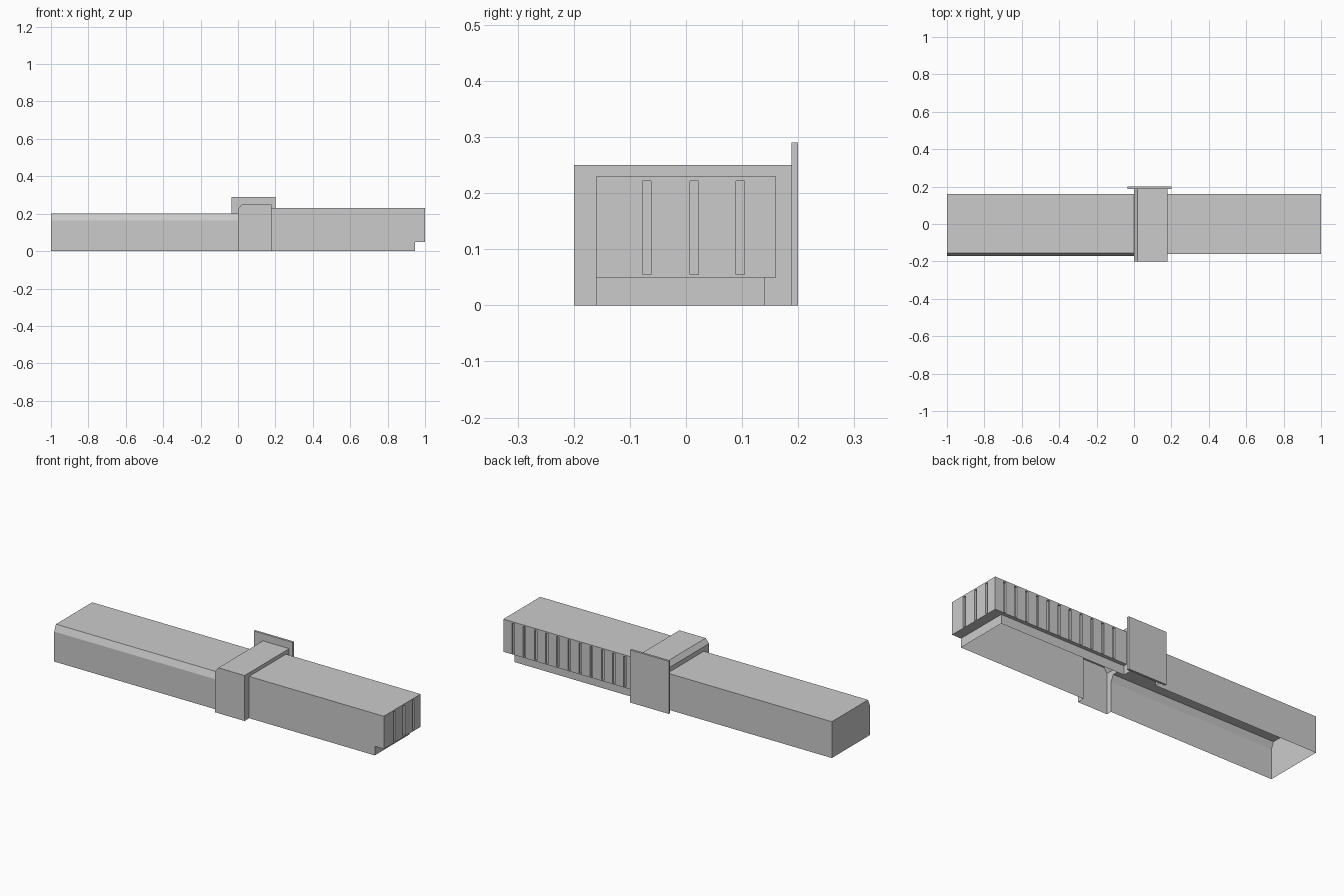
import bpy, bmesh
from mathutils import Vector as V

if "Cube" in bpy.data.objects:
    bpy.data.objects.remove(bpy.data.objects["Cube"])


class Part:
    """Collects sheet faces, each turned to look along a given outward direction."""
    def __init__(self, name):
        self.name, self.bm = name, bmesh.new()

    def face(self, pts, out):
        f = self.bm.faces.new([self.bm.verts.new(p) for p in pts])
        f.normal_update()
        if f.normal.dot(V(out)) < 0:
            f.normal_flip()

    def box(self, lo, hi):
        c = (V(lo) + V(hi)) / 2
        for ax in range(3):
            a, b = [i for i in range(3) if i != ax]
            for side in (lo, hi):
                pts = []
                for p, q in ((lo, lo), (hi, lo), (hi, hi), (lo, hi)):
                    v = V()
                    v[ax], v[a], v[b] = side[ax], p[a], q[b]
                    pts.append(v)
                out = V()
                out[ax] = side[ax] - c[ax]
                self.face(pts, out)

    def sweep(self, prof, place, t0, t1, centre):
        """Open strip of faces along a profile; place(a, b, t) gives the 3D point."""
        for p, q in zip(prof, prof[1:]):
            pts = [V(place(*p, t0)), V(place(*q, t0)), V(place(*q, t1)), V(place(*p, t1))]
            self.face(pts, sum(pts, V()) / 4 - V(centre))

    def slotted_wall(self, place, out, u0, u1, z0, z1, slots, w, a, b, depth):
        """Wall with narrow recessed slots; place(u, z, d) gives the 3D point."""
        def quad(c, o):
            self.face([V(place(*p)) for p in c], o)

        def rect(l, r, lo, hi, d=0):
            quad([(l, lo, d), (r, lo, d), (r, hi, d), (l, hi, d)], out)
        u_dir = V(place(1, 0, 0)) - V(place(0, 0, 0))
        last = u0
        for s in sorted(slots):
            l, r = s - w / 2, s + w / 2
            rect(last, l, z0, z1)
            rect(l, r, z0, a)
            rect(l, r, b, z1)
            rect(l, r, a, b, depth)
            for u, o in ((l, u_dir), (r, -u_dir)):
                quad([(u, a, 0), (u, b, 0), (u, b, depth), (u, a, depth)], o)
            for z, o in ((a, V((0, 0, 1))), (b, V((0, 0, -1)))):
                quad([(l, z, 0), (r, z, 0), (r, z, depth), (l, z, depth)], o)
            last = r
        rect(last, u1, z0, z1)

    def finish(self):
        bmesh.ops.remove_doubles(self.bm, verts=self.bm.verts, dist=1e-5)
        me = bpy.data.meshes.new(self.name)
        self.bm.to_mesh(me)
        self.bm.free()
        bpy.context.collection.objects.link(bpy.data.objects.new(self.name, me))


def along_x(y, z, x):
    return (x, y, z)


# Left wing: open-bottomed shell with a sloped front eave
left_prof = [(-.17, 0), (-.17, .165), (-.155, .2), (.16, .2), (.16, 0)]
left = Part("left_wing")
left.sweep(left_prof, along_x, -1, 0, (-.5, 0, .1))
left.face([(-1, y, z) for y, z in left_prof], (-1, 0, 0))
left.finish()

# Right wing: slotted upper storey overhanging at the back and the end
right = Part("right_wing")
right.face([(.18, -.16, .23), (1, -.16, .23), (1, .16, .23), (.18, .16, .23)], (0, 0, 1))
right.face([(.18, -.16, 0), (.945, -.16, 0), (.945, -.16, .05), (1, -.16, .05),
            (1, -.16, .23), (.18, -.16, .23)], (0, -1, 0))
right.slotted_wall(lambda u, z, d: (1 - d, u, z), (1, 0, 0), -.16, .16, .05, .23,
                   [-.07, .015, .097], .015, .055, .222, .01)
right.slotted_wall(lambda u, z, d: (u, .16 - d, z), (0, 1, 0), .18, 1, .05, .23,
                   [.94 - .068 * i for i in range(11)], .015, .055, .222, .01)
right.face([(.18, .14, .05), (.945, .14, .05), (.945, -.16, .05), (1, -.16, .05),
            (1, .16, .05), (.18, .16, .05)], (0, 0, -1))
right.face([(.18, .14, 0), (.945, .14, 0), (.945, .14, .05), (.18, .14, .05)], (0, 1, 0))
right.face([(.945, -.16, 0), (.945, .14, 0), (.945, .14, .05), (.945, -.16, .05)], (1, 0, 0))
right.finish()

# Entrance block: taller shell, its side walls open where the wings join
right_prof = [(-.16, 0), (-.16, .23), (.16, .23), (.16, .05), (.14, .05), (.14, 0)]
block = Part("entrance_block")
block_prof = [(0, 0), (0, .225), (.02, .25), (.18, .25), (.18, 0)]
block.sweep(block_prof[1:4], lambda x, z, y: (x, y, z), -.2, .19, (.09, 0, .1))
block.face([(x, -.2, z) for x, z in block_prof], (0, -1, 0))
for x, top, prof, out in ((0, .225, left_prof, -1), (.18, .25, right_prof, 1)):
    ring = [(-.2, 0), (-.2, top), (.19, top), (.19, 0)] + prof[::-1]
    block.face([(x, y, z) for y, z in ring], (out, 0, 0))
block.finish()

# Tall thin slab at the back
slab = Part("back_slab")
slab.box((-.035, .188, 0), (.2, .2, .29))
slab.finish()
